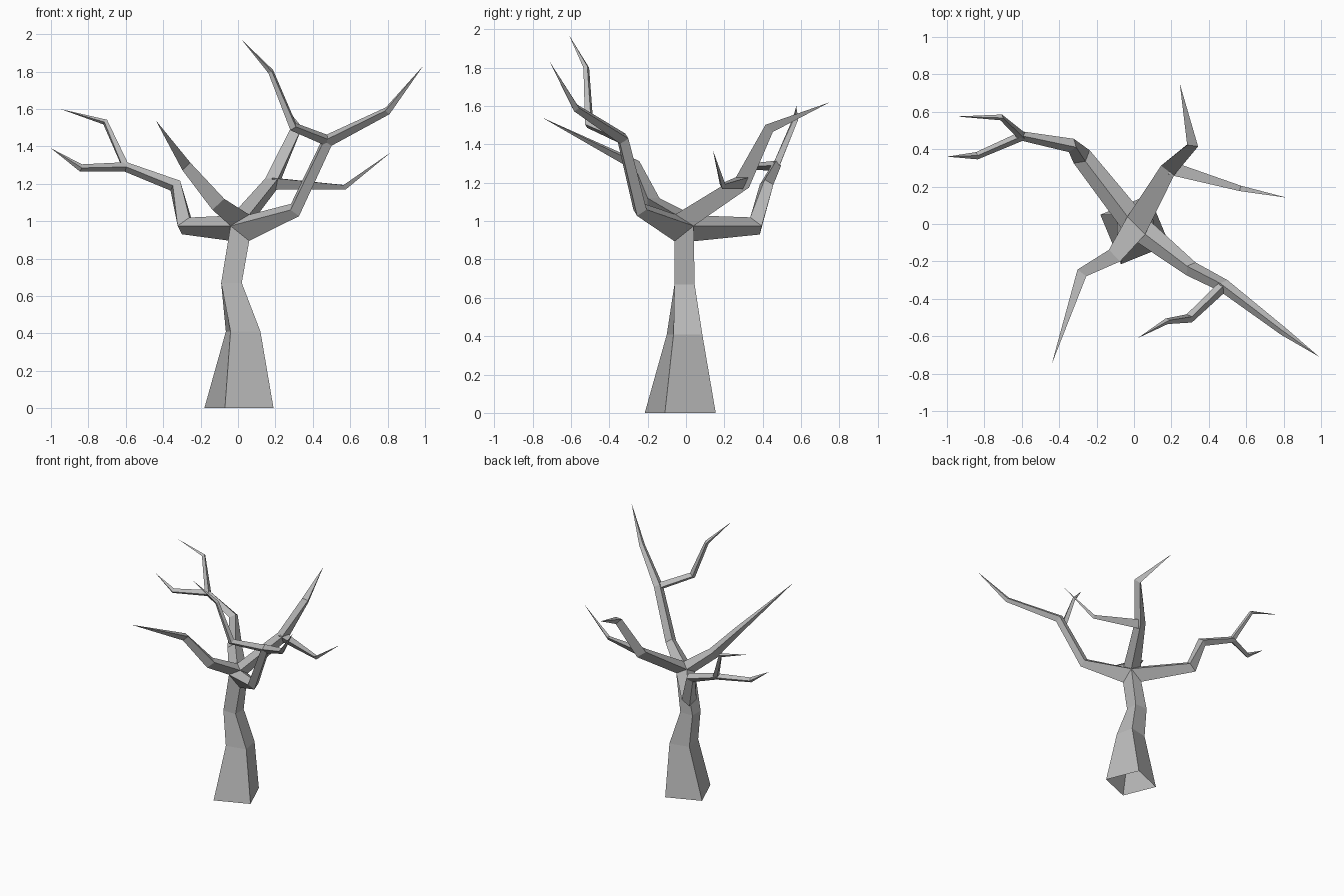
import bpy
import bmesh
from math import cos, sin, radians
from mathutils import Vector

if "Cube" in bpy.data.objects:
    bpy.data.objects.remove(bpy.data.objects["Cube"])

# Single bark colour
bark = bpy.data.materials.new("grey_bark")
bark.use_nodes = True
GREY = (0.5, 0.5, 0.5, 1)
bark.diffuse_color = GREY
bark.node_tree.nodes["Principled BSDF"].inputs["Base Color"].default_value = GREY

DIAMOND = (0, 90, 180, 270)
WEDGE = (30, 150, 270)


def loft(name, rings, tip=None):
    """Flat-shaded open tube through the rings, optionally ending in a point."""
    bm = bmesh.new()
    rows = [[bm.verts.new(p) for p in ring] for ring in rings]
    n = len(rows[0])
    for a, b in zip(rows, rows[1:]):
        for i in range(n):
            j = (i + 1) % n
            bm.faces.new((a[i], b[i], b[j], a[j]))
    if tip is not None:
        end = bm.verts.new(tip)
        for i in range(n):
            bm.faces.new((rows[-1][i], end, rows[-1][(i + 1) % n]))
    mesh = bpy.data.meshes.new(name)
    bm.to_mesh(mesh)
    bm.free()
    mesh.materials.append(bark)
    bpy.context.collection.objects.link(bpy.data.objects.new(name, mesh))


def section(centre, along, radius, angles):
    """Cross-section square to the direction of growth, kept upright."""
    side = along.cross(Vector((0, 0, 1))).normalized()
    up = side.cross(along).normalized()
    return [centre + radius * (cos(radians(a)) * side + sin(radians(a)) * up)
            for a in angles]


def branch(name, path, radii, angles, root=None):
    """Tapering branch; root gives the first ring where it grows from the crown."""
    pts = [Vector(p) for p in path]
    rings = [root] if root else []
    for i in range(1 if root else 0, len(pts) - 1):
        along = (pts[i + 1] - pts[i]).normalized()
        if i:
            along += (pts[i] - pts[i - 1]).normalized()
        rings.append(section(pts[i], along, radii[i], angles))
    loft(name, rings, pts[-1])


# Crown corners shared by the trunk and the four main limbs
fl, fr = (-0.04, -0.06, 0.975), (0.06, -0.06, 0.895)
br, bl = (0.06, 0.04, 0.975), (-0.04, 0.04, 0.895)
ridge_front, ridge_back = (0.06, -0.055, 1.035), (-0.035, 0.04, 1.03)

# Trunk, open at the foot
loft("trunk", [
    [(-0.07, -0.215, 0), (-0.18, 0.05, 0), (0.08, 0.155, 0), (0.19, -0.11, 0)],
    [(-0.04, -0.10, 0.41), (-0.065, 0.05, 0.41), (0.09, 0.085, 0.41), (0.12, -0.065, 0.41)],
    [(-0.09, -0.06, 0.67), (-0.09, 0.045, 0.67), (0.02, 0.045, 0.67), (0.02, -0.06, 0.67)],
    [fl, bl, br, fr],
])

# Front left limb with a side shoot
fork = (0.48, -0.33, 1.43)
branch("front_left_limb",
       [(0, 0, 0.96), (0.305, -0.24, 1.06), fork, (0.8, -0.575, 1.59), (0.99, -0.71, 1.83)],
       [0, 0.042, 0.036, 0.022], DIAMOND, [fl, ridge_front, br, fr])
branch("front_left_shoot",
       [fork, (0.295, -0.505, 1.505), (0.175, -0.52, 1.8), (0.02, -0.61, 1.97)],
       [0.03, 0.026, 0.016], DIAMOND)

# Front right limb
branch("front_right_limb",
       [(0, 0, 0.98), (-0.115, -0.18, 1.1), (-0.285, -0.27, 1.3), (-0.44, -0.75, 1.54)],
       [0, 0.05, 0.034], WEDGE, [ridge_back, ridge_front, fl])

# Back right limb with two twigs
fork = (-0.6, 0.47, 1.29)
branch("back_right_limb",
       [(0, 0, 0.96), (-0.28, 0.36, 0.975), (-0.335, 0.42, 1.19), fork,
        (-0.84, 0.365, 1.285), (-1.0, 0.36, 1.39)],
       [0, 0.055, 0.038, 0.026, 0.02], DIAMOND, [br, ridge_back, fl, bl])
branch("back_right_twig",
       [fork, (-0.71, 0.57, 1.53), (-0.95, 0.575, 1.6)],
       [0.024, 0.016], DIAMOND)

# Back left limb with a low side shoot
fork = (0.19, 0.3, 1.21)
branch("back_left_limb",
       [(0, 0, 0.98), fork, (0.315, 0.43, 1.49), (0.245, 0.75, 1.62)],
       [0, 0.05, 0.034], WEDGE, [ridge_front, ridge_back, br])
branch("back_left_shoot",
       [fork, (0.57, 0.19, 1.185), (0.82, 0.14, 1.37)],
       [0.042, 0.017], WEDGE)
